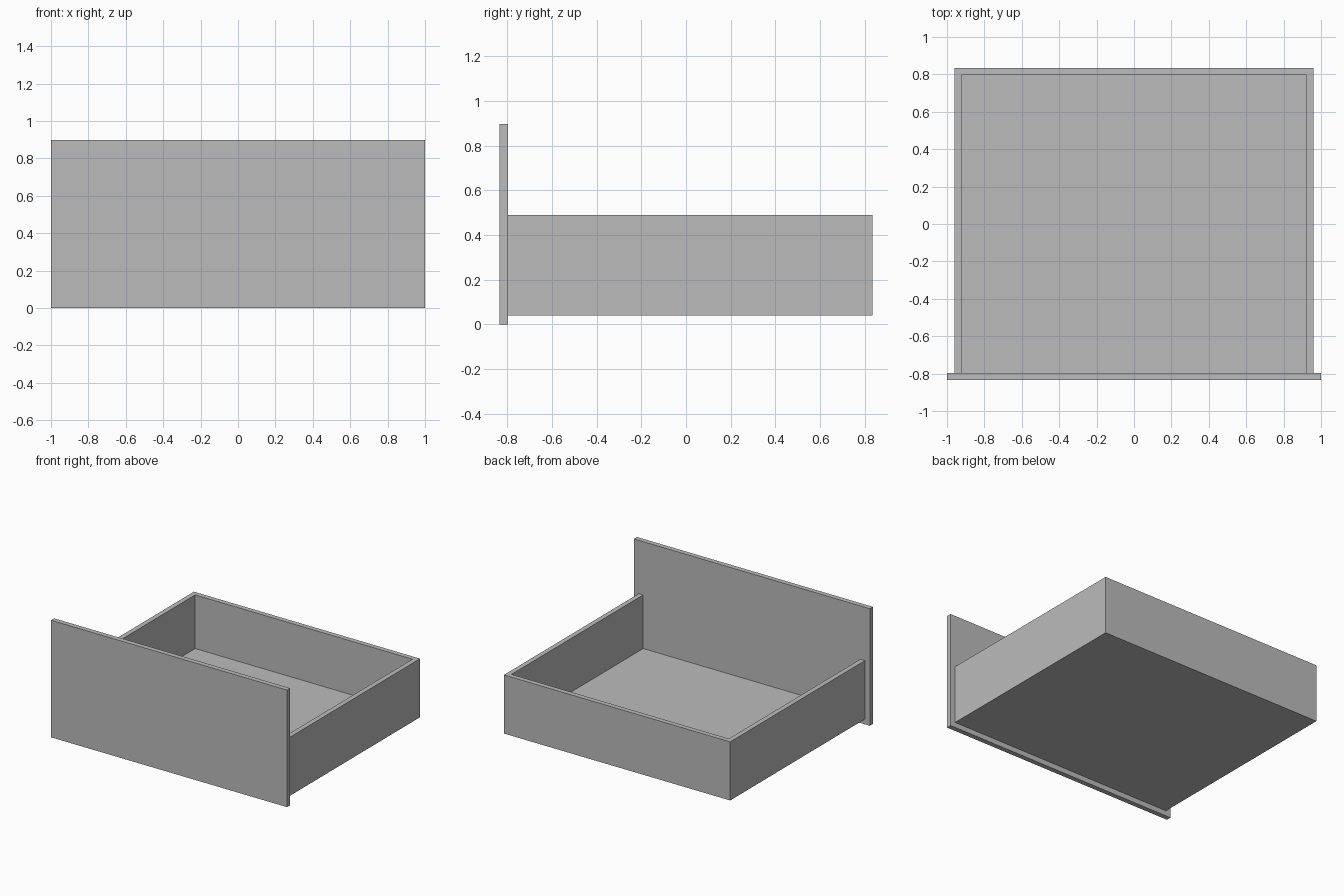
import bpy
import bmesh
from mathutils import Vector

cube = bpy.data.objects.get("Cube")
if cube:
    bpy.data.objects.remove(cube, do_unlink=True)

# Single plain grey finish
grey = bpy.data.materials.new("plain_grey")
grey.use_nodes = True
colour = (0.5, 0.5, 0.5, 1)
grey.diffuse_color = colour
grey.node_tree.nodes["Principled BSDF"].inputs["Base Color"].default_value = colour


def board(name, low, high):
    """Flat board spanning two opposite corners."""
    low, high = Vector(low), Vector(high)
    mesh = bpy.data.meshes.new(name)
    bm = bmesh.new()
    bmesh.ops.create_cube(bm, size=1)
    bmesh.ops.scale(bm, vec=high - low, verts=bm.verts)
    bmesh.ops.translate(bm, vec=(low + high) / 2, verts=bm.verts)
    bm.to_mesh(mesh)
    bm.free()
    mesh.materials.append(grey)
    obj = bpy.data.objects.new(name, mesh)
    bpy.context.collection.objects.link(obj)
    return obj


T = 0.038                # board thickness
DEPTH = 0.835            # half depth
HALF = 0.959             # half width of the box
BASE, RIM = 0.04, 0.489  # box bottom and rim heights
JOIN = -DEPTH + T        # back of the front panel

# Tall front panel, overhanging the box
board("front_panel", (-1, -DEPTH, 0), (1, JOIN, 0.897))

# Open box: floor, back and two sides
board("floor", (-HALF + T, JOIN, BASE), (HALF - T, DEPTH - T, BASE + T))
board("back_wall", (-HALF + T, DEPTH - T, BASE), (HALF - T, DEPTH, RIM))
for name, x in (("right_wall", -HALF), ("left_wall", HALF - T)):
    board(name, (x, JOIN, BASE), (x + T, DEPTH, RIM))
